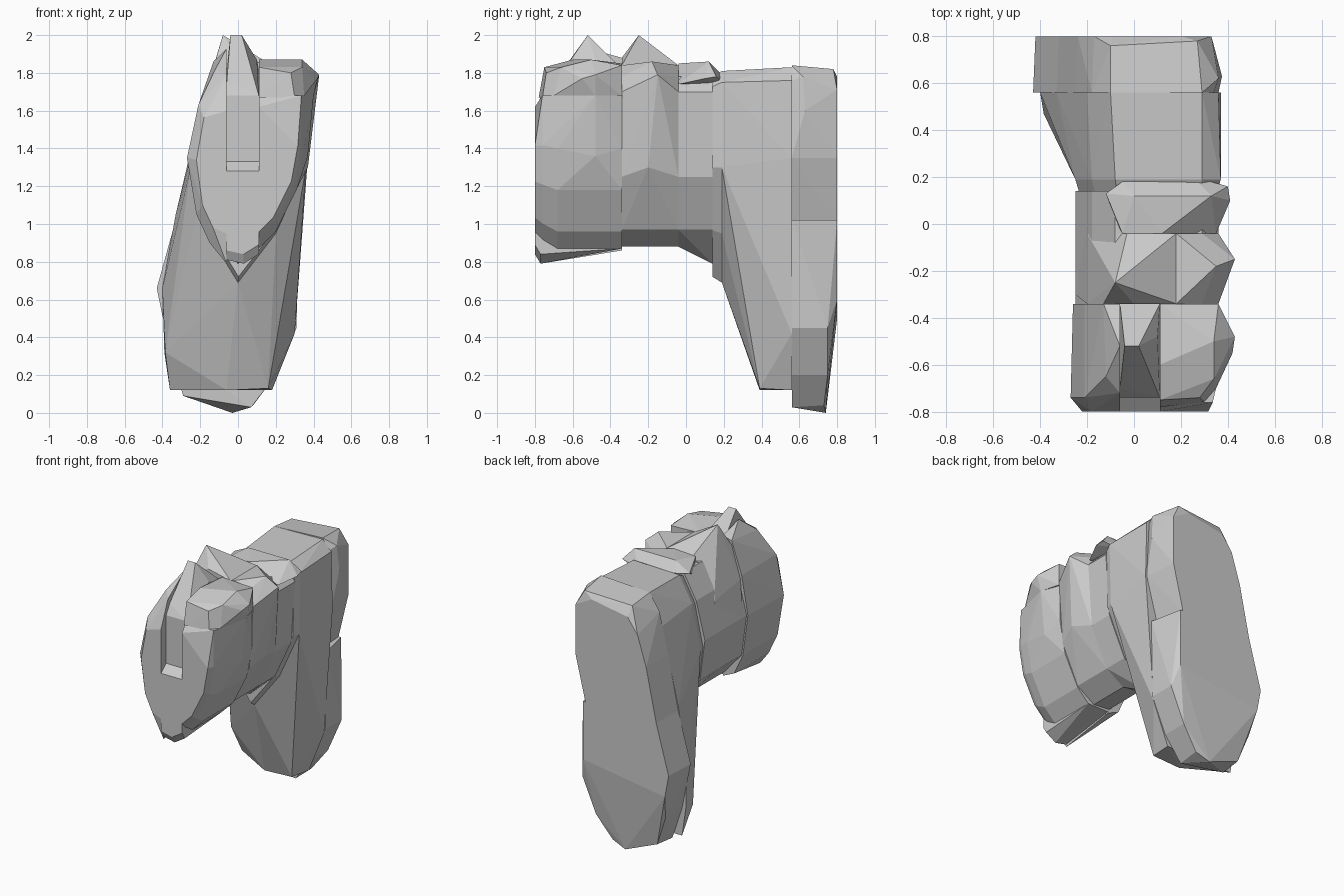
import bpy, bmesh


def hull(name, pts):
    """Flat-faceted convex part from a cloud of corner points."""
    bm = bmesh.new()
    for p in pts:
        bm.verts.new(p)
    res = bmesh.ops.convex_hull(bm, input=bm.verts)
    junk = {g for g in res["geom_interior"] + res["geom_unused"]
            if isinstance(g, bmesh.types.BMVert)}
    bmesh.ops.delete(bm, geom=list(junk), context='VERTS')
    bmesh.ops.dissolve_limit(bm, angle_limit=0.02, verts=bm.verts, edges=bm.edges)
    bmesh.ops.recalc_face_normals(bm, faces=bm.faces)
    me = bpy.data.meshes.new(name)
    bm.to_mesh(me)
    bm.free()
    ob = bpy.data.objects.new(name, me)
    bpy.context.collection.objects.link(ob)
    return ob


def ring(y, profile, cx=0.05, cz=1.3, s=1.0):
    """Place an x,z profile at depth y, optionally scaled about a centre."""
    return [(cx + (x - cx) * s, y, cz + (z - cz) * s) for x, z in profile]


# Back slab, upper and lower pieces, with chamfered rear rims
slab_top = [(0.29, 1.84), (0.34, 1.76), (0.36, 1.35), (0.27, 1.02),
            (-0.33, 1.02), (-0.25, 1.4), (-0.18, 1.7), (-0.1, 1.82)]
slab_top_rear = [(0.2, 1.78), (0.33, 1.71), (0.33, 1.35), (0.25, 1.02),
                 (-0.32, 1.02), (-0.24, 1.4), (-0.17, 1.62), (-0.09, 1.73)]
hull("back_slab_upper", ring(0.56, slab_top) + ring(0.8, slab_top_rear)
     + [(0.375, 0.63, 1.6), (0.36, 0.62, 1.78), (0.27, 0.78, 1.82), (-0.1, 0.76, 1.8)])
slab_low = [(0.32, 1.02), (0.31, 0.8), (0.31, 0.45), (0.2, 0.2),
            (-0.36, 0.32), (-0.43, 0.66), (-0.33, 1.02)]
slab_low_rear = [(0.27, 1.02), (0.27, 0.6), (-0.39, 0.5), (-0.42, 0.66), (-0.32, 1.02)]
hull("back_slab_lower", ring(0.56, slab_low) + ring(0.8, slab_low_rear)
     + ring(0.75, slab_low[2:5])
     + [(-0.29, 0.57, 0.09), (0.07, 0.56, 0.03), (-0.03, 0.74, 0.0),
        (0.08, 0.73, 0.04), (-0.28, 0.73, 0.1)])

# Flared wedge between slab and neck
neck = [(-0.25, 1.3), (-0.22, 1.05), (0, 0.69), (0.2, 0.95), (0.36, 1.3),
        (0.37, 1.75), (0.29, 1.81), (-0.08, 1.8), (-0.18, 1.62)]
flare = [(0.29, 1.83), (0.36, 1.76), (0.37, 1.35), (0.31, 0.8), (0.3, 0.42),
         (0.18, 0.12), (-0.36, 0.12), (-0.39, 0.32), (-0.4, 0.66),
         (-0.33, 1.05), (-0.2, 1.6), (-0.1, 1.82)]
hull("flared_wedge", ring(0.19, neck) + ring(0.56, flare)
     + [(0.16, 0.39, 0.13), (-0.06, 0.39, 0.12), (-0.385, 0.47, 0.32)])

# Neck bands and the pad on top
band = [(-0.25, 1.35), (-0.21, 1.05), (-0.07, 0.89), (0.06, 0.88), (0.2, 0.97),
        (0.33, 1.25), (0.36, 1.7), (0.29, 1.78), (-0.08, 1.8), (-0.18, 1.62)]
hull("neck_collar", ring(0.14, neck, s=0.95) + ring(0.19, neck))
hull("neck_band", ring(-0.04, band) + ring(0.07, band)
     + ring(0.14, band) + [(0, 0.14, 0.79)])
hull("neck_pad", [(-0.12, 0.13, 1.8), (-0.05, 0.18, 1.8), (0.25, 0.2, 1.78),
                  (0.4, 0.16, 1.78), (0.41, 0.1, 1.77), (0.35, -0.04, 1.74),
                  (-0.05, -0.04, 1.84), (0.12, -0.04, 1.85), (0.0, 0.12, 1.86),
                  (0.33, 0.12, 1.86), (0.3, 0.19, 1.75), (-0.08, 0.02, 1.74)])

# Middle band swelling to a side knuckle, with a ridge on its left
hull("middle_band", ring(-0.34, band) + ring(-0.04, band)
     + [(0.43, -0.15, 1.79), (0.35, -0.18, 1.86), (0.37, -0.2, 1.3),
        (0.18, -0.34, 1.84), (0.18, -0.04, 1.84)])
hull("middle_ridge", [(-0.08, -0.25, 2.0), (-0.2, -0.34, 1.6), (-0.2, -0.04, 1.55),
                      (-0.25, -0.3, 1.35), (-0.24, -0.06, 1.35),
                      (0.18, -0.34, 1.84), (0.18, -0.04, 1.84), (-0.03, -0.04, 1.84),
                      (-0.13, -0.34, 1.83), (0.0, -0.34, 1.88)])

# Front block: left cheek, right cheek and the recessed centre
left = [(-0.06, 1.88), (-0.13, 1.86), (-0.21, 1.63), (-0.26, 1.35),
        (-0.22, 1.05), (-0.15, 0.9), (-0.06, 0.86)]
hull("front_left_cheek", ring(-0.34, left) + ring(-0.74, left[2:])
     + ring(-0.8, left[2:], cx=-0.06, s=0.8)
     + [(-0.27, -0.74, 1.35), (-0.06, -0.77, 0.79), (-0.06, -0.8, 1.6),
        (-0.06, -0.52, 1.93), (-0.06, -0.72, 1.79), (-0.12, -0.65, 1.82)])
right = [(0.11, 1.68), (0.35, 1.68), (0.35, 1.4), (0.31, 1.18),
         (0.2, 0.96), (0.11, 0.87)]
hull("front_right_cheek", ring(-0.34, right) + ring(-0.68, right)
     + ring(-0.76, right, cx=0.11, cz=1.68, s=0.94)
     + ring(-0.8, right[2:], cx=0.11, cz=1.5, s=0.86)
     + [(0.11, -0.8, 1.62), (0.4, -0.48, 1.68), (0.37, -0.48, 1.36)])
hull("front_right_knuckle", [(0.11, -0.34, 1.85), (0.36, -0.34, 1.84), (0.36, -0.34, 1.68),
                             (0.43, -0.48, 1.79), (0.42, -0.55, 1.77), (0.35, -0.7, 1.68),
                             (0.34, -0.5, 1.87), (0.34, -0.66, 1.83), (0.11, -0.75, 1.83),
                             (0.11, -0.78, 1.67), (0.3, -0.76, 1.67), (0.28, -0.74, 1.8),
                             (0.11, -0.6, 1.87), (0.11, -0.34, 1.68), (0.4, -0.48, 1.68)])
hull("front_centre_lower", [(x, y, z) for x, lo in ((-0.06, 0.83), (0.03, 0.81), (0.11, 0.86))
                            for y, z in ((-0.8, 1.28), (-0.74, 1.33), (-0.34, 1.33),
                                         (-0.8, lo + 0.03), (-0.77, lo - 0.02), (-0.34, 0.87))])
hull("front_centre_upper", [(x, y, z) for x in (-0.06, 0.11)
                            for y, z in ((-0.74, 1.3), (-0.74, 1.68), (-0.34, 1.3), (-0.34, 1.82))]
     + [(-0.04, -0.52, 2.0), (0.02, -0.52, 2.0), (0.1, -0.48, 1.87), (-0.06, -0.7, 1.75)])
